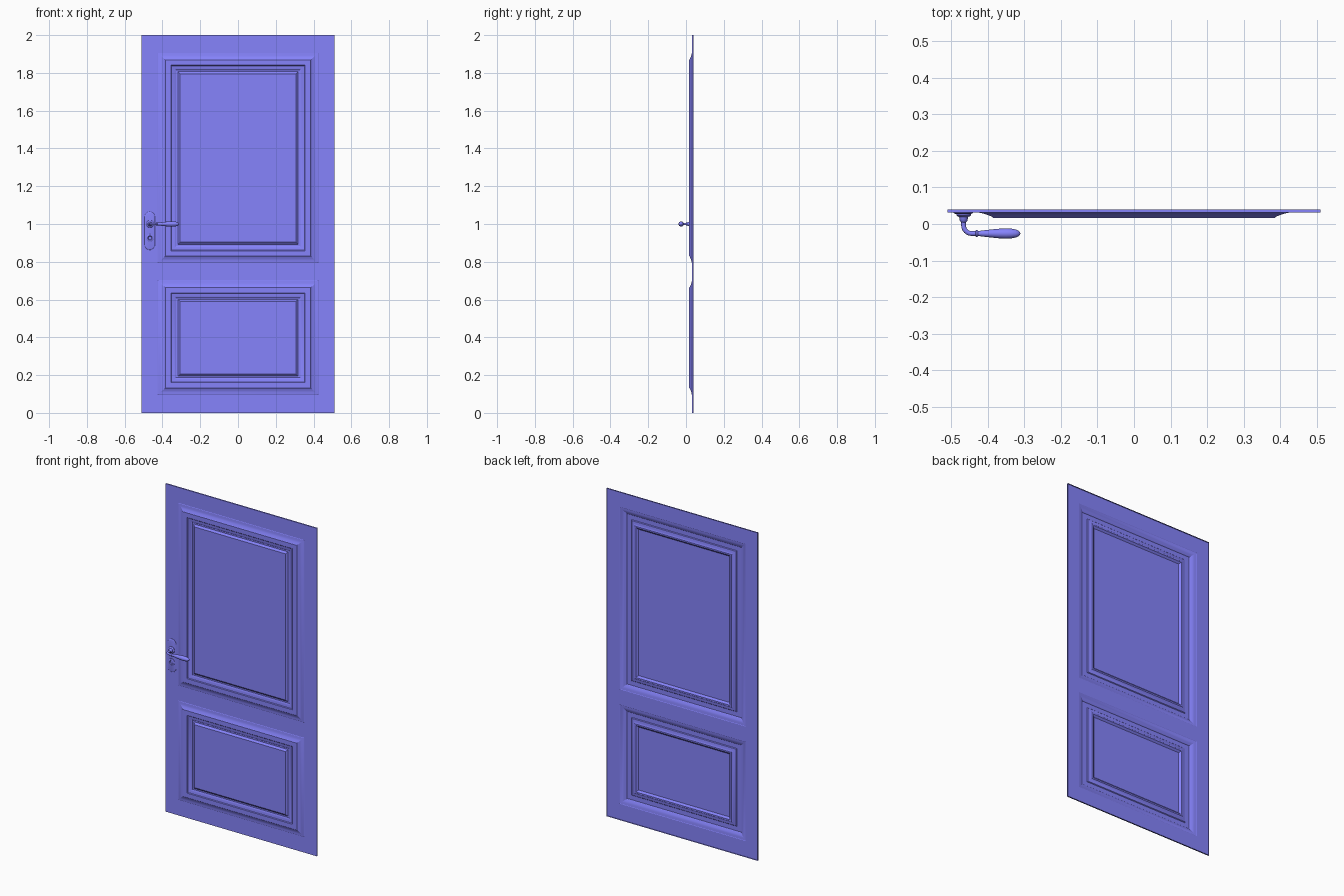
import bpy, bmesh, math
from mathutils import Vector

if "Cube" in bpy.data.objects:
    bpy.data.objects.remove(bpy.data.objects["Cube"])

FRONT, BACK = 0.032, 0.040      # thin pressed door skin with a short rim
HX, HZ = -0.466, 1.0            # lever handle axis

paint = bpy.data.materials.new("blue_paint")
paint.diffuse_color = (0.24, 0.23, 0.98, 1)
paint.use_nodes = True
paint.node_tree.nodes["Principled BSDF"].inputs["Base Color"].default_value = paint.diffuse_color


def make(name, verts, faces, angle=30, closed=True):
    me = bpy.data.meshes.new(name)
    me.from_pydata(verts, [], faces)
    bm = bmesh.new()
    bm.from_mesh(me)
    bmesh.ops.remove_doubles(bm, verts=bm.verts, dist=1e-5)
    if closed:
        bmesh.ops.recalc_face_normals(bm, faces=bm.faces)
    bm.to_mesh(me)
    bm.free()
    me.materials.append(paint)
    ob = bpy.data.objects.new(name, me)
    bpy.context.collection.objects.link(ob)
    bpy.ops.object.select_all(action='DESELECT')
    ob.select_set(True)
    bpy.context.view_layer.objects.active = ob
    bpy.ops.object.shade_smooth_by_angle(angle=math.radians(angle))
    return ob


def loft(name, loops, angle=35):
    """Skin a list of equal-length loops and cap both ends."""
    n = len(loops[0])
    verts = [p for lp in loops for p in lp]
    faces = [(k * n + i, k * n + (i + 1) % n, (k + 1) * n + (i + 1) % n, (k + 1) * n + i)
             for k in range(len(loops) - 1) for i in range(n)]
    faces += [tuple(range(n)), tuple(range(len(verts) - n, len(verts)))]
    return make(name, verts, faces, angle)


def stadium(y, r, half, cx, cz, n=24):
    """Upright rounded-end outline."""
    pts = []
    for i in range(n + 2):
        top = i <= n // 2
        a = math.pi * (i if top else i - 1) / (n // 2)
        pts.append((cx + r * math.cos(a), y, cz + r * math.sin(a) + (half if top else -half)))
    return pts


def circle(y, r, cx, cz, n=24):
    return [(cx + r * math.cos(2 * math.pi * i / n), y, cz + r * math.sin(2 * math.pi * i / n))
            for i in range(n)]


# Door skin: flat stiles and rails around two moulded panels
verts, faces = [], []


def quad(*pts):
    faces.append(tuple(range(len(verts), len(verts) + 4)))
    verts.extend(pts)


def rect(x, z0, z1, y):
    return [(-x, y, z0), (x, y, z0), (x, y, z1), (-x, y, z1)]


xs = [-0.51, -0.425, 0.425, 0.51]
zs = [0, 0.095, 0.70, 0.793, 1.906, 2.0]
for i in range(3):
    for j in range(5):
        if i == 1 and j in (1, 3):
            continue
        quad((xs[i], FRONT, zs[j]), (xs[i + 1], FRONT, zs[j]),
             (xs[i + 1], FRONT, zs[j + 1]), (xs[i], FRONT, zs[j + 1]))

# Moulding section: inset from the panel edge, depth
section = [(0, FRONT), (0.002, 0.0308), (0.014, 0.0285), (0.026, 0.0245), (0.037, 0.0195),
           (0.040, 0.0165), (0.070, 0.0165), (0.074, 0.0205), (0.088, 0.0235),
           (0.096, 0.0270), (0.098, 0.0290), (0.107, 0.0290), (0.119, 0.0190)]
for z0, z1 in ((zs[1], zs[2]), (zs[3], zs[4])):
    rings = [rect(0.425 - d, z0 + 0.93 * d, z1 - 0.93 * d, y) for d, y in section]
    for a, b in zip(rings, rings[1:]):
        for k in range(4):
            m = (k + 1) % 4
            quad(a[k], a[m], b[m], b[k])
    quad(*rings[-1])

# Rim around the door
f, b = rect(0.51, 0, 2, FRONT), rect(0.51, 0, 2, BACK)
for k in range(4):
    m = (k + 1) % 4
    quad(f[m], f[k], b[k], b[m])
make("door_panel", verts, faces, 18, closed=False)

# Handle back plate
loft("back_plate", [stadium(y, r, 0.074, HX - 0.001, 0.964) for y, r in
                    ((FRONT, 0.027), (0.0305, 0.027), (0.0285, 0.0245), (0.0275, 0.021))])

# Stepped collar behind the lever
loft("handle_collar", [circle(y, r, HX, HZ) for y, r in
                       ((0.030, 0.020), (0.024, 0.020), (0.021, 0.017), (0.019, 0.012),
                        (0.010, 0.011), (0.006, 0.008), (0.004, 0.006))])

# Keyhole ring with recessed centre
loft("keyhole_ring", [circle(y, r, HX, 0.926) for y, r in
                      ((0.030, 0.020), (0.025, 0.020), (0.023, 0.017), (0.023, 0.012),
                       (0.027, 0.009))])

# Lever: neck, bend, collar ring and swelling grip, as (x, y, radius)
LY, BR = -0.026, 0.022
path = [(HX, 0.012, 0.007)]
for i in range(9):
    a = math.pi / 2 * i / 8
    path.append((HX + BR * (1 - math.cos(a)), LY + BR * (1 - math.sin(a)), 0.0065))
path += [(x, LY, r) for x, r in
         ((-0.434, 0.0065), (-0.432, 0.009), (-0.428, 0.009), (-0.426, 0.0068), (-0.41, 0.0088),
          (-0.39, 0.011), (-0.37, 0.013), (-0.35, 0.0138), (-0.335, 0.0132), (-0.323, 0.011),
          (-0.316, 0.0078), (-0.312, 0.004), (-0.311, 0.001))]
loops = []
for i, (x, y, r) in enumerate(path):
    p, q = path[max(i - 1, 0)], path[min(i + 1, len(path) - 1)]
    t = Vector((q[0] - p[0], q[1] - p[1], 0)).normalized()
    side = Vector((-t.y, t.x, 0))
    loops.append([Vector((x, y, HZ)) + side * r * math.cos(a) + Vector((0, 0, r * math.sin(a)))
                  for a in (2 * math.pi * k / 20 for k in range(20))])
loft("lever_handle", loops, 50)
